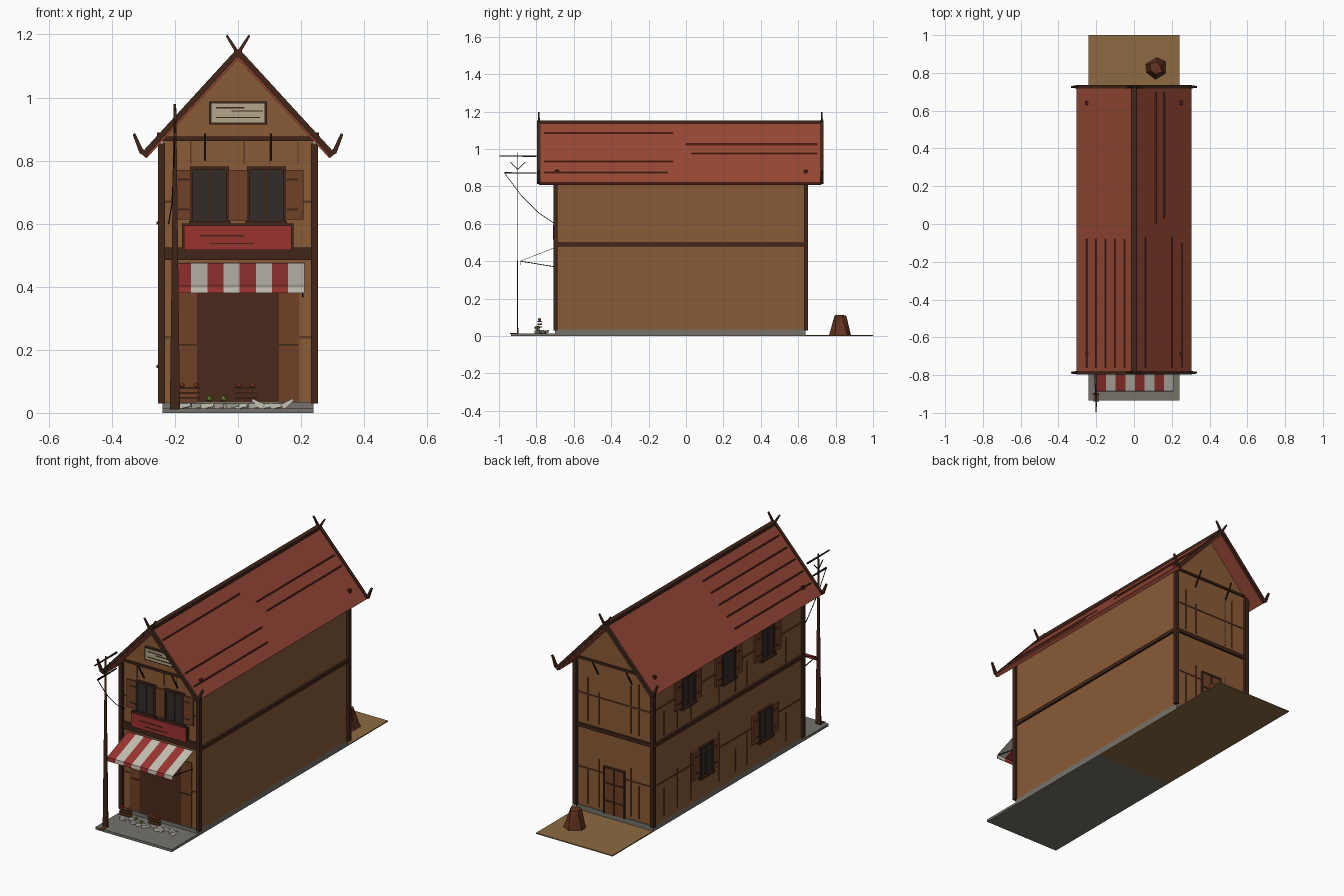
import bpy, bmesh, random
from mathutils import Vector, Matrix

if "Cube" in bpy.data.objects:
    bpy.data.objects.remove(bpy.data.objects["Cube"])

random.seed(4)

def rgb(h):
    c = [int(h[i:i + 2], 16) / 255 for i in (0, 2, 4)]
    return [v / 12.92 if v < 0.04 else ((v + 0.055) / 1.055) ** 2.4 for v in c] + [1]

COL = dict(wall="8a5b37", dark="41261a", trim="5c3722", roof="964735", line="5e2c20", stone="75726a",
           yard="8c6a42", glass="322c29", shutter="704126", red="9a3430", white="c2beb2", cream="b3a78b",
           shop="4a2a1b", sack="64341f", green="7f9a35", fruit="b5502c", metal="2c211c")
MATS = {}
for k, h in COL.items():
    MATS[k] = bpy.data.materials.new(k)
    MATS[k].diffuse_color = rgb(h)

def finish(name, bm, col):
    bmesh.ops.recalc_face_normals(bm, faces=bm.faces)
    me = bpy.data.meshes.new(name)
    bm.to_mesh(me)
    bm.free()
    me.materials.append(MATS[col])
    ob = bpy.data.objects.new(name, me)
    bpy.context.collection.objects.link(ob)
    return ob

# Wall frames: (along wall, outward depth, height) -> world
def world(u, d, z): return (u, d, z)
def front(u, d, z): return (u, -0.69 - d, z)
def back(u, d, z): return (u, 0.635 + d, z)
def left(u, d, z): return (-0.24 - d, u, z)
def right(u, d, z): return (0.24 + d, u, z)

def boxes(name, col, items, place=world):
    bm = bmesh.new()
    for u0, u1, d0, d1, z0, z1 in items:
        m = Matrix.Translation(((u0 + u1) / 2, (d0 + d1) / 2, (z0 + z1) / 2)) @ \
            Matrix.Diagonal((u1 - u0, d1 - d0, z1 - z0, 1))
        bmesh.ops.create_cube(bm, size=1, matrix=m)
    for v in bm.verts:
        v.co = place(*v.co)
    return finish(name, bm, col)

def bars(name, col, items, place=world):
    # tapered four-sided bars: start, end, start width, end width
    bm = bmesh.new()
    for p, q, w0, w1 in items:
        p, q = Vector(place(*p)), Vector(place(*q))
        rot = (q - p).to_track_quat('Z', 'Y').to_matrix().to_4x4()
        m = Matrix.Translation((p + q) / 2) @ rot @ Matrix.Rotation(0.7854, 4, 'Z')
        bmesh.ops.create_cone(bm, cap_ends=True, segments=4, radius1=w0 * 0.707, radius2=w1 * 0.707,
                              depth=(q - p).length, matrix=m)
    return finish(name, bm, col)

def prism(name, col, pts, y0, y1):
    bm = bmesh.new()
    f = bm.faces.new([bm.verts.new((x, y0, z)) for x, z in pts])
    ext = bmesh.ops.extrude_face_region(bm, geom=[f])
    bmesh.ops.translate(bm, vec=(0, y1 - y0, 0), verts=[v for v in ext["geom"] if isinstance(v, bmesh.types.BMVert)])
    return finish(name, bm, col)

# Ground and house body
boxes("foundation", "stone", [(-.24, .24, -.7, .64, .004, .034)])
boxes("pavement", "stone", [(-.24, .24, -.935, 0, 0, .014)])
boxes("back_yard", "yard", [(-.24, .24, 0, 1, 0, .006)])
prism("house_body", "wall", [(-.24, .03), (.24, .03), (.24, .87), (0, 1.125), (-.24, .87)], -.69, .635)

# Timber frame
boxes("corner_posts", "dark", [(x - .011, x + .011, y - .011, y + .011, .03, .855)
                               for x in (-.243, .243) for y in (-.697, .641)])
for nm, pl, a, b in (("left", left, -.69, .635), ("right", right, -.69, .635),
                     ("back", back, -.24, .24), ("front", front, -.24, .24)):
    hz = .505 if nm == "front" else .49
    ht = .02 if nm == "front" else .01
    beams = [(a, b, -.005, .012, hz - ht, hz + ht)]
    if nm in ("front", "back"):
        beams.append((a, b, -.005, .008, .863, .876))
    boxes(nm + "_beams", "dark", beams, pl)
boxes("left_rails", "trim", [(-.69, .635, 0, .003, z - .004, z + .004) for z in (.25, .68)], left)
boxes("back_rails", "trim", [(-.24, .24, 0, .003, z - .004, z + .004) for z in (.25, .67)], back)
boxes("front_rails", "trim", [(s * .215 - .025, s * .215 + .025, 0, .003, z - .004, z + .004)
                              for s in (-1, 1) for z in (.24, .67)], front)
boxes("left_plank_gaps", "trim", [(u - .003, u + .003, 0, .003, z, z + random.uniform(.12, .3))
                                  for u in (-.55, -.2, -.1, .05, .3, .42, .54) for z in (.06, .51)], left)
boxes("back_plank_gaps", "trim", [(u - .003, u + .003, 0, .003, z, z + random.uniform(.15, .3))
                                  for u in (-.15, -.1, .1, .17) for z in (.05, .52)], back)
boxes("front_plank_gaps", "trim", [(u - .002, u + .002, 0, .003, .79, .86) for u in (-.15, .02, .1, .19)], front)
for nm, pl in (("front", front), ("back", back)):
    bars(nm + "_gable_pegs", "metal", [((s * .105, 0, .80), (s * .105, .05, .885), .006, .006) for s in (-1, 1)], pl)

# Shuttered windows
def window(name, u, z0, pl, h=.17, shutters=(-1, 1)):
    z1 = z0 + h
    boxes(name + "_pane", "glass", [(u - .055, u + .055, 0, .006, z0, z1)], pl)
    boxes(name + "_frame", "dark", [(u + s * .057 - .005, u + s * .057 + .005, 0, .012, z0, z1) for s in (-1, 1)] +
          [(u - .003, u + .003, 0, .009, z0, z1), (u - .062, u + .062, 0, .012, z1 - .006, z1 + .004),
           (u - .066, u + .066, 0, .018, z0 - .008, z0 + .002)], pl)
    boxes(name + "_shutters", "shutter", [(u + s * .09 - .028, u + s * .09 + .028, 0, .009, z0 + .006, z1 - .006)
                                          for s in shutters], pl)
    boxes(name + "_hinges", "dark", [(u + s * .082 - .018, u + s * .082 + .018, .006, .011, z0 + f * h - .003, z0 + f * h + .003)
                                     for s in shutters for f in (.22, .78)], pl)

for u, z in ((.33, .605), (-.03, .605), (-.38, .605), (.17, .15), (-.36, .15)):
    window("left_window", u, z, left)
for s in (-1, 1):
    window("front_window", s * .09, .607, front, shutters=(s,))
boxes("middle_shutter", "shutter", [(-.028, .028, 0, .008, .61, .77)], front)

# Sign boards
def sign(name, col, u0, u1, z0, z1, lines):
    boxes(name + "_frame", "dark", [(u0, u1, 0, .014, z0, z1)], front)
    boxes(name + "_board", col, [(u0 + .006, u1 - .006, 0, .02, z0 + .006, z1 - .006)], front)
    boxes(name + "_scratches", "dark", [(a, b, .018, .022, z - .002, z + .002) for a, b, z in lines], front)

sign("shop_sign", "red", -.178, .176, .51, .6, [(-.12, .02, .562), (-.09, .05, .537)])
sign("gable_sign", "cream", -.092, .092, .914, .988, [(-.07, .02, .968), (-.02, .08, .957), (-.07, .07, .937)])

# Shop front and back door
boxes("shop_side_panels", "shutter", [(-.195, .195, 0, .004, .03, .4)], front)
boxes("shop_opening", "shop", [(-.13, .13, 0, .008, .03, .4)], front)
boxes("shop_panel_lines", "dark", [(s * .16 - .03, s * .16 + .03, 0, .007, .213, .218) for s in (-1, 1)], front)
boxes("back_door", "shutter", [(-.062, .062, 0, .01, .03, .29)], back)
boxes("back_door_frame", "dark", [(-.066, -.059, 0, .014, .03, .295), (.059, .066, 0, .014, .03, .295),
                                  (-.066, .066, 0, .014, .288, .296), (-.003, .003, 0, .012, .03, .29),
                                  (-.06, .06, 0, .013, .1, .108), (-.06, .06, 0, .013, .2, .208)], back)

# Roof with ridge, barge boards, horns and plank seams
prism("roof", "roof", [(0, 1.15), (.305, .82), (.29, .807), (0, 1.122), (-.29, .807), (-.305, .82)], -.785, .725)
boxes("ridge_cap", "dark", [(-.013, .013, -.79, .73, 1.13, 1.153)])
trim, horns = [], []
for y in (-.787, .726):
    for s in (-1, 1):
        trim.append(((0, y, 1.145), (s * .3, y, .818), .018, .018))
        horns.append(((s * .285, y, .82), (s * .308, y, .83), .018, .016))
        horns.append(((s * .305, y, .825), (s * .33, y, .885), .015, .009))
        horns.append(((-s * .006, y, 1.13), (s * .036, y, 1.197), .013, .007))
bars("barge_boards", "dark", trim)
bars("roof_horns", "dark", horns)

def on_roof(x): return 1.15 - abs(x) * 1.082
seams = [(-x, -.76, -.08) for x in (.05, .1, .15, .2, .25)]
seams += [(.06, -.76, -.07), (.2, -.76, -.07), (.255, -.76, -.1), (.115, 0, .7), (.16, .03, .7)]
bars("roof_seams", "line", [((x, a, on_roof(x)), (x, b, on_roof(x)), .006, .006) for x, a, b in seams])
boxes("roof_pegs", "dark", [(s * .25 - .007, s * .25 + .007, y - .01, y + .01, .87, .889)
                            for s in (-1, 1) for y in (-.69, .64)])

# Striped awning with valance and stays
for par, col in ((0, "red"), (1, "white")):
    bm = bmesh.new()
    for i in range(par, 8, 2):
        xs = [-.2 + .0513 * i, -.2 + .0513 * (i + 1)]
        rows = [[bm.verts.new((x, y, z)) for x in xs] for y, z in ((-.7, .475), (-.885, .402), (-.887, .38))]
        for a, b in zip(rows, rows[1:]):
            bm.faces.new((a[0], a[1], b[1], b[0]))
    aw = finish("awning_" + col + "_stripes", bm, col)
    aw.modifiers.new("thickness", 'SOLIDIFY').thickness = .003
bars("awning_stays", "metal", [((x, -.884, .4), (x, -.7, .37), .004, .004) for x in (-.195, .205)])

# Utility pole with arms and slack wires
boxes("pole_foot", "trim", [(-.215, -.185, -.94, -.895, .01, .016)])
pole = bars("pole", "dark", [((-.2, 0, .01), (-.2, 0, .98), .032, .008)])
for v in pole.data.vertices:
    v.co.y = v.co.y * .2 - .9
bars("pole_arms", "metal", [((-.2, -.998, .962), (-.2, -.8, .962), .005, .008),
                            ((-.2, -.97, .872), (-.2, -.8, .872), .008, .005),
                            ((-.2, -.9, .89), (-.2, -.94, .93), .004, .004),
                            ((-.2, -.9, .89), (-.2, -.86, .93), .004, .004)])
wire = [(-.2, -.97, .87), (-.205, -.88, .75), (-.21, -.79, .66), (-.22, -.7, .6)]
bars("slack_wire", "metal", [(a, b, .003, .003) for a, b in zip(wire, wire[1:])])

# Goods laid out on the pavement
def blobs(name, col, pts, r):
    bm = bmesh.new()
    for p in pts:
        bmesh.ops.create_icosphere(bm, subdivisions=1, radius=r, matrix=Matrix.Translation(p))
    return finish(name, bm, col)

sheets = []
for i in range(9):
    x, y = -.17 + .037 * i, random.uniform(-.85, -.75)
    sheets.append(((x - .02, y, .02), (x + .022, y - random.uniform(-.03, .03), .026), .018, .01))
bars("paper_sheets", "white", sheets)
boxes("produce_crates", "trim", [(x - .034, x + .034, -.795, -.77, z, z + .006)
                                 for x in (-.155, .025) for z in (.045, .06, .075)])
bars("tray_sides", "white", [((.11 + s * .03, -.79, .018), (.11 + s * .065, -.79, .042), .02, .008) for s in (-1, 1)])
blobs("red_fruit", "fruit", [(x + d, -.783, .088) for x in (-.155, .025) for d in (-.022, .022)], .009)
blobs("green_fruit", "green", [(-.09, -.79, .045), (-.045, -.8, .045)], .011)

# Sack in the yard
bm = bmesh.new()
bmesh.ops.create_cone(bm, cap_ends=True, segments=6, radius1=.058, radius2=.034, depth=.1,
                      matrix=Matrix.Translation((.12, .825, .056)))
for v in bm.verts:
    v.co += Vector((random.uniform(-.01, .01), random.uniform(-.01, .01), random.uniform(0, .008) if v.co.z > .05 else 0))
bmesh.ops.triangulate(bm, faces=bm.faces)
finish("yard_sack", bm, "sack")

for m in bpy.data.materials:
    if m.users and not m.is_grease_pencil:
        m.use_nodes = True
        m.node_tree.nodes["Principled BSDF"].inputs["Base Color"].default_value = m.diffuse_color
